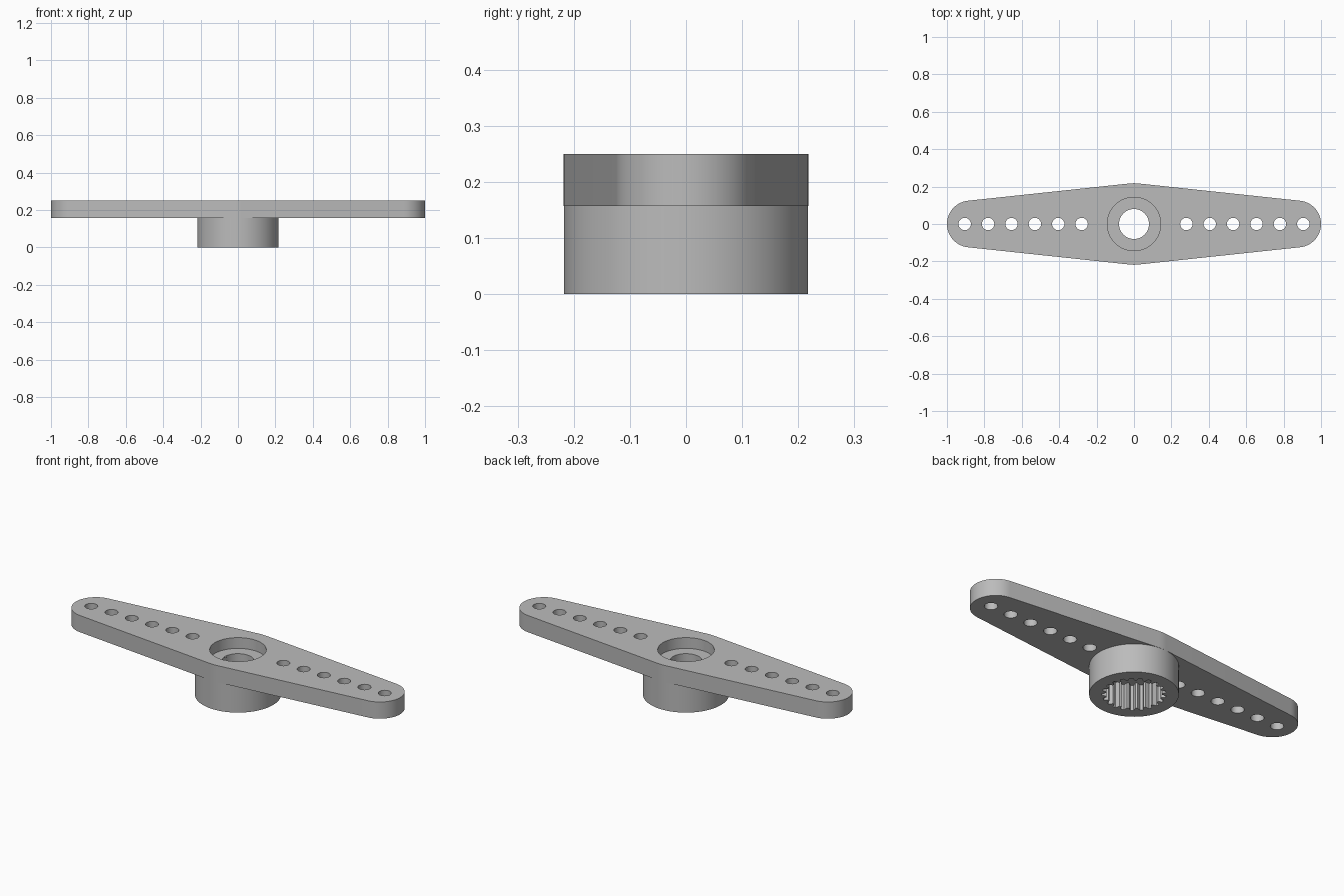
import bpy, bmesh
from math import sin, cos, pi, acos

cube = bpy.data.objects.get("Cube")
if cube:
    bpy.data.objects.remove(cube, do_unlink=True)

# Main dimensions
HUB_R, TIP_R, TIP_X = 0.218, 0.125, 0.875
TOP, ARM_BOTTOM = 0.25, 0.157
TEETH = 21

grey = bpy.data.materials.new("grey plastic")
grey.use_nodes = True
colour = (0.5, 0.5, 0.5, 1)
grey.diffuse_color = colour
grey.node_tree.nodes["Principled BSDF"].inputs["Base Color"].default_value = colour


def arc(x, radius, start, end, steps):
    return [(x + radius * cos(start + (end - start) * i / steps),
             radius * sin(start + (end - start) * i / steps)) for i in range(steps + 1)]


def circle(x, radius, steps):
    return arc(x, radius, 0, 2 * pi, steps)[:-1]


def prism(name, outline, bottom, top):
    """Extrude a flat outline between two heights."""
    bm = bmesh.new()
    face = bm.faces.new([bm.verts.new((x, y, bottom)) for x, y in outline])
    up = bmesh.ops.extrude_face_region(bm, geom=[face])["geom"]
    bmesh.ops.translate(bm, vec=(0, 0, top - bottom),
                        verts=[v for v in up if isinstance(v, bmesh.types.BMVert)])
    bmesh.ops.recalc_face_normals(bm, faces=bm.faces)
    mesh = bpy.data.meshes.new(name)
    bm.to_mesh(mesh)
    bm.free()
    mesh.materials.append(grey)
    obj = bpy.data.objects.new(name, mesh)
    bpy.context.collection.objects.link(obj)
    return obj


def combine(target, tool, operation):
    """Apply a boolean and discard its tool."""
    bpy.context.view_layer.objects.active = target
    mod = target.modifiers.new(operation.lower(), "BOOLEAN")
    mod.operation, mod.solver, mod.object = operation, "EXACT", tool
    bpy.ops.object.modifier_apply(modifier=mod.name)
    bpy.data.objects.remove(tool, do_unlink=True)


# Double arm: straight flanks tangent to the hub and to both round tips
t = acos((HUB_R - TIP_R) / TIP_X)
outline = (arc(TIP_X, TIP_R, -t, t, 32) + arc(0, HUB_R, t, pi - t, 4)
           + arc(-TIP_X, TIP_R, pi - t, pi + t, 32) + arc(0, HUB_R, pi + t, 2 * pi - t, 4))
horn = prism("double_arm_horn", outline, ARM_BOTTOM, TOP)

# Round hub below the arm
combine(horn, prism("hub", circle(0, HUB_R - 0.0005, 96), 0, 0.17), "UNION")

# Screw recess and through hole
combine(horn, prism("screw_recess", circle(0, 0.143, 64), 0.19, TOP + 0.1), "DIFFERENCE")
combine(horn, prism("screw_hole", circle(0, 0.08, 48), -0.1, TOP + 0.1), "DIFFERENCE")

# Toothed shaft socket
socket = []
for i in range(TEETH):
    for offset, radius in ((0.0, 0.135), (0.25, 0.135), (0.45, 0.156), (0.8, 0.156)):
        a = 2 * pi * (i + offset) / TEETH
        socket.append((radius * cos(a), radius * sin(a)))
combine(horn, prism("splined_socket", socket, -0.1, 0.14), "DIFFERENCE")

# Row of linkage holes along each arm
for side in (-1, 1):
    for i in range(6):
        hole = circle(side * (0.28 + 0.125 * i), 0.033, 32)
        combine(horn, prism("linkage_hole", hole, 0.1, TOP + 0.1), "DIFFERENCE")

# Smooth the round walls, keep the rims sharp
bpy.ops.object.select_all(action="DESELECT")
horn.select_set(True)
bpy.context.view_layer.objects.active = horn
bpy.ops.object.shade_smooth_by_angle(angle=0.4)
